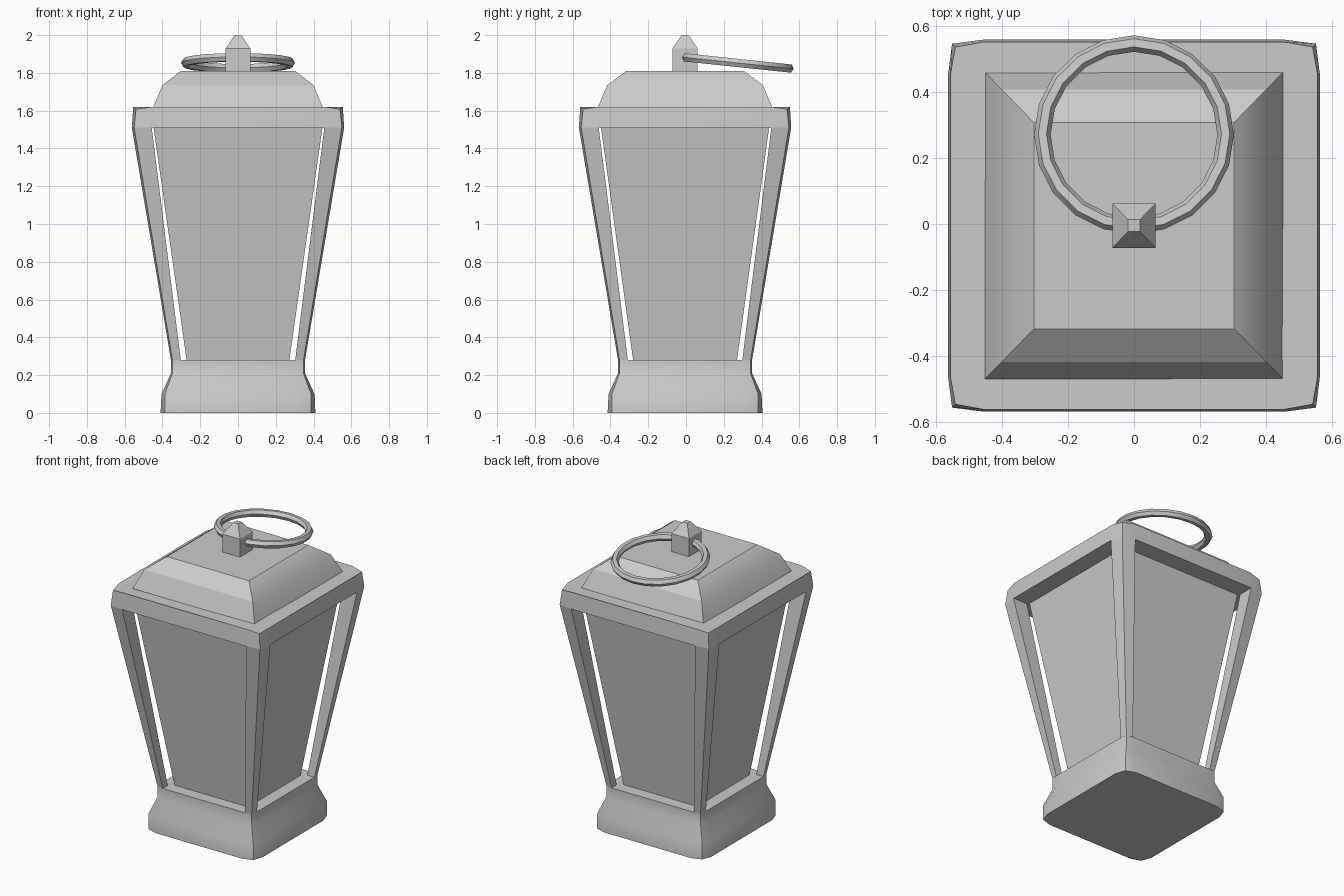
import bpy, bmesh, math

if "Cube" in bpy.data.objects:
    bpy.data.objects.remove(bpy.data.objects["Cube"])

CY = -0.005  # body sits slightly forward because the ring overhangs the back


def finish(bm, name):
    bmesh.ops.recalc_face_normals(bm, faces=bm.faces)
    me = bpy.data.meshes.new(name)
    bm.to_mesh(me)
    bm.free()
    ob = bpy.data.objects.new(name, me)
    bpy.context.collection.objects.link(ob)
    bpy.context.view_layer.objects.active = ob
    for o in bpy.context.selected_objects:
        o.select_set(False)
    ob.select_set(True)
    bpy.ops.object.shade_smooth_by_angle(angle=math.radians(30))
    return ob


def loft(name, loops):
    """Closed solid through a stack of equal-length point loops."""
    bm = bmesh.new()
    rings = [[bm.verts.new((x, y + CY, z)) for x, y, z in lp] for lp in loops]
    n = len(rings[0])
    for a, b in zip(rings, rings[1:]):
        for i in range(n):
            j = (i + 1) % n
            bm.faces.new((a[i], a[j], b[j], b[i]))
    bm.faces.new(rings[0][::-1])
    bm.faces.new(rings[-1])
    return finish(bm, name)


def turn(x, y, z, q):
    for _ in range(q):
        x, y = -y, x
    return x, y, z


def soft_square(h, k, c, z, kz=None):
    """Square outline, half width h, with a three-point eased corner."""
    kz = z if kz is None else kz
    return [turn(*p, q) for q in range(4)
            for p in ((h, c, z), (k, k, kz), (c, h, z))]


def rect(hx, hy, z):
    return [(hx, hy, z), (-hx, hy, z), (-hx, -hy, z), (hx, -hy, z)]


# Base plinth
loft("base", [soft_square(0.41, 0.387, 0.32, 0),
              soft_square(0.405, 0.387, 0.32, 0.10),
              soft_square(0.355, 0.347, 0.29, 0.21),
              soft_square(0.355, 0.347, 0.29, 0.28)])

# Four flaring corner posts
for q in range(4):
    def section(i, h, k, z):
        return [turn(x, y, z, q) for x, y in ((i, i), (h, i), (k, k), (i, h))]
    loft(f"corner_post_{q + 1}", [section(0.303, 0.355, 0.347, 0.28),
                                  section(0.457, 0.562, 0.55, 1.51)])

# Tapered glass body
loft("glass", [rect(0.272, 0.275, 0.28), rect(0.447, 0.445, 1.51)])

# Top band with dropped corners
loft("top_band", [soft_square(0.562, 0.55, 0.457, 1.51),
                  soft_square(0.555, 0.54, 0.457, 1.62, 1.608)])

# Roof
loft("roof", [rect(0.45, 0.463, 1.615), rect(0.40, 0.412, 1.735),
              rect(0.303, 0.312, 1.81)])

# Finial
loft("finial", [rect(0.065, 0.067, 1.80), rect(0.065, 0.067, 1.93),
                rect(0.018, 0.018, 2.0)])

# Tilted carrying ring
bpy.ops.mesh.primitive_torus_add(major_segments=20, minor_segments=6,
                                 major_radius=0.277, minor_radius=0.025,
                                 location=(0, 0.27, 1.853),
                                 rotation=(math.radians(-6), 0, 0))
ring = bpy.context.object
ring.name = "carrying_ring"
bpy.ops.object.shade_smooth_by_angle(angle=math.radians(30))
